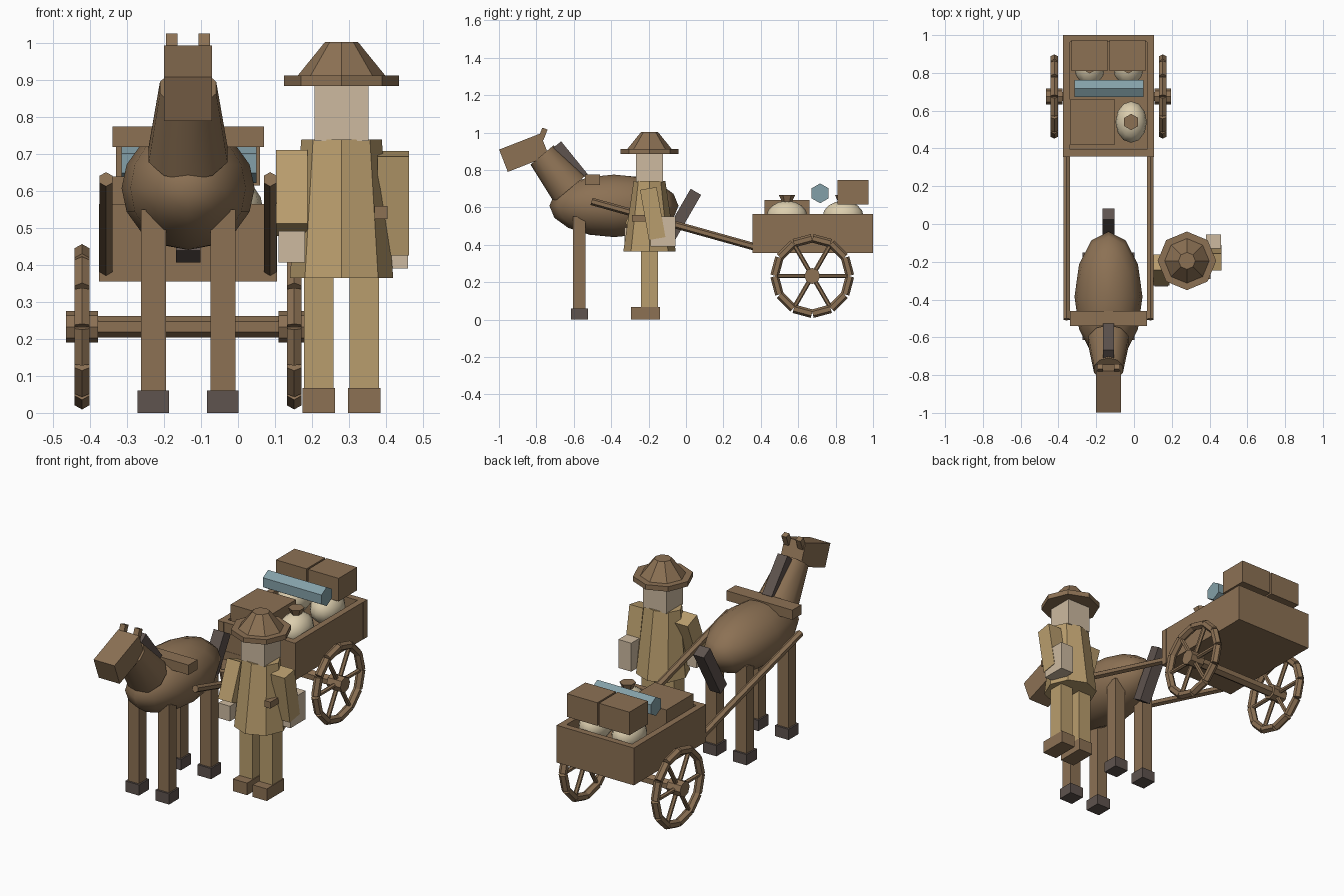
import bpy, bmesh, math
from mathutils import Vector, Matrix

cube = bpy.data.objects.get("Cube")
if cube:
    bpy.data.objects.remove(cube, do_unlink=True)


def material(name, r, g, b):
    lin = [((c / 255 + 0.055) / 1.055) ** 2.4 for c in (r, g, b)] + [1]
    m = bpy.data.materials.new(name)
    m.use_nodes = True
    m.diffuse_color = lin
    for node in m.node_tree.nodes:
        if node.type == 'BSDF_PRINCIPLED':
            node.inputs["Base Color"].default_value = lin
    return m


BROWN = material("brown wood and hide", 140, 113, 84)
DARK = material("dark hair and hoof", 94, 83, 78)
TAN = material("tan cloth", 185, 157, 109)
SKIN = material("skin", 205, 186, 160)
SACK = material("cream sackcloth", 220, 206, 174)
BLUE = material("blue cloth", 132, 160, 168)


def finish(name, bm, mat, smooth=False):
    bmesh.ops.recalc_face_normals(bm, faces=bm.faces[:])
    mesh = bpy.data.meshes.new(name)
    bm.to_mesh(mesh)
    bm.free()
    mesh.materials.append(mat)
    for p in mesh.polygons:
        p.use_smooth = smooth and len(p.vertices) < 5
    ob = bpy.data.objects.new(name, mesh)
    bpy.context.collection.objects.link(ob)
    return ob


def box(name, centre, size, mat, tilt=0):
    """Box turned about the x axis by tilt degrees."""
    bm = bmesh.new()
    m = (Matrix.Translation(centre) @ Matrix.Rotation(math.radians(tilt), 4, 'X')
         @ Matrix.Diagonal((*size, 1)))
    bmesh.ops.create_cube(bm, size=1, matrix=m)
    return finish(name, bm, mat)


def add_tube(bm, p, q, r1, r2, n, sx=(1, 1)):
    """Prism or cone from p to q; sx widens each end sideways."""
    p, q = Vector(p), Vector(q)
    d = (q - p).normalized()
    u = d.cross(Vector((1, 0, 0)))
    u = u.normalized() if u.length > 0.01 else Vector((0, 0, 1))
    v = d.cross(u)
    rings = []
    for c, r, s in ((p, r1, sx[0]), (q, r2, sx[1])):
        angles = [math.tau * i / n for i in range(n)]
        rings.append([bm.verts.new(c + r * (u * math.cos(a) + v * s * math.sin(a)))
                      for a in angles])
    for i in range(n):
        j = (i + 1) % n
        bm.faces.new((rings[0][i], rings[0][j], rings[1][j], rings[1][i]))
    bm.faces.new(rings[0])
    bm.faces.new(rings[1])


def tube(name, p, q, r1, r2, n, mat, smooth=False, sx=(1, 1)):
    bm = bmesh.new()
    add_tube(bm, p, q, r1, r2, n, sx)
    return finish(name, bm, mat, smooth)


def ball(name, centre, radii, mat, seg=12, rings=8):
    bm = bmesh.new()
    m = Matrix.Translation(centre) @ Matrix.Diagonal((*radii, 1))
    bmesh.ops.create_uvsphere(bm, u_segments=seg, v_segments=rings, radius=1, matrix=m)
    return finish(name, bm, mat, True)


MID = -0.135  # centre line of animal and cart
SIDES = (("right", -1), ("left", 1))

# Horse
ball("horse_body", (MID, -0.385, 0.608), (0.18, 0.345, 0.167), BROWN)
tube("horse_neck", (MID, -0.62, 0.70), (MID, -0.77, 0.88), 0.112, 0.08, 10, BROWN, True)
box("horse_head", (MID, -0.866, 0.892), (0.13, 0.236, 0.128), BROWN, 21.3)
box("horse_mane", (MID, -0.622, 0.845), (0.06, 0.065, 0.225), DARK, 39)
box("horse_tail", (MID, -0.022, 0.553), (0.066, 0.065, 0.3), DARK, -30)
box("horse_yoke", (MID, -0.5, 0.747), (0.41, 0.08, 0.055), BROWN)
for side, s in SIDES:
    box(side + "_ear", (MID + s * 0.044, -0.765, 0.993), (0.031, 0.03, 0.06), BROWN, -21)
    for end, y in (("front", -0.57), ("rear", -0.197)):
        x = MID + s * 0.094
        box(f"{end}_{side}_horse_leg", (x, y, 0.305), (0.068, 0.068, 0.49), BROWN)
        box(f"{end}_{side}_hoof", (x, y, 0.03), (0.085, 0.09, 0.06), DARK)

# Cart bed
box("cart_floor", (MID, 0.678, 0.38), (0.48, 0.643, 0.05), BROWN)
for end, y in (("front", 0.376), ("rear", 0.982)):
    box(end + "_cart_board", (MID, y, 0.46), (0.482, 0.036, 0.21), BROWN)
for side, s in SIDES:
    x = MID + s * 0.222
    box(side + "_cart_board", (x, 0.678, 0.46), (0.036, 0.644, 0.21), BROWN)
    tube(side + "_shaft", (x, -0.505, 0.632), (x, 0.38, 0.385), 0.02, 0.02, 6, BROWN)

# Axle and wheels
WY, WZ = 0.675, 0.233
tube("axle", (MID - 0.26, WY, WZ), (MID + 0.26, WY, WZ), 0.029, 0.029, 6, BROWN)


def rim_point(x, r, a):
    return Vector((x, WY + r * math.cos(a), WZ + r * math.sin(a)))


for side, s in SIDES:
    x = MID + s * 0.287
    tube(side + "_hub", (x - 0.043, WY, WZ), (x + 0.043, WY, WZ), 0.043, 0.043, 8, BROWN)
    bm = bmesh.new()
    for i in range(12):
        a = rim_point(x, 0.202, math.tau * i / 12)
        b = rim_point(x, 0.202, math.tau * (i + 1) / 12)
        add_tube(bm, a.lerp(b, 0.02), b.lerp(a, 0.02), 0.023, 0.023, 6)
    finish(side + "_rim", bm, BROWN)
    bm = bmesh.new()
    for i in range(6):
        a = math.tau * i / 6
        add_tube(bm, rim_point(x, 0.02, a), rim_point(x, 0.195, a), 0.012, 0.012, 6)
    finish(side + "_spokes", bm, BROWN)

# Cargo
box("front_crate", (-0.22, 0.54, 0.522), (0.24, 0.24, 0.236), BROWN)
for side, s in SIDES:
    box(side + "_rear_crate", (MID + s * 0.1, 0.892, 0.68), (0.19, 0.165, 0.13), BROWN)
tube("cloth_roll", (-0.315, 0.717, 0.675), (0.05, 0.717, 0.675), 0.053, 0.053, 6, BLUE)
for name, x, y in (("front", -0.015, 0.54), ("rear_right", -0.235, 0.84),
                   ("rear_left", -0.03, 0.84)):
    ball(name + "_sack", (x, y, 0.55), (0.083, 0.11, 0.085), SACK)
    tube(name + "_sack_knot", (x, y, 0.625), (x, y, 0.665), 0.025, 0.043, 6, BROWN)

# Walker
PX, PY = 0.28, -0.195
for side, s in SIDES:
    x = PX + s * 0.0615
    box(side + "_boot", (x, PY - 0.022, 0.034), (0.088, 0.155, 0.068), BROWN)
    box(side + "_trouser_leg", (x, PY, 0.225), (0.08, 0.09, 0.32), TAN)
tube("coat", (PX, PY, 0.365), (PX, PY, 0.74), 0.14, 0.085, 8, TAN, sx=(1, 1.28))
box("belt_pouch", (0.387, -0.245, 0.542), (0.036, 0.09, 0.036), BROWN)
box("head", (PX, PY, 0.82), (0.146, 0.144, 0.17), SKIN)
tube("hat_brim", (PX, PY, 0.885), (PX, PY, 0.913), 0.155, 0.155, 8, BROWN)
tube("hat_crown", (PX, PY, 0.913), (PX, PY, 1.003), 0.118, 0.045, 8, BROWN)

# Arms: the right one swings forward, the left one back
box("right_sleeve", (0.145, -0.243, 0.595), (0.085, 0.09, 0.215), TAN, -22)
box("right_hand", (0.145, -0.29, 0.45), (0.072, 0.08, 0.085), SKIN)
box("left_sleeve", (0.42, -0.178, 0.567), (0.085, 0.09, 0.272), TAN, 10)
box("left_hand", (0.42, -0.123, 0.47), (0.08, 0.135, 0.16), SKIN)
